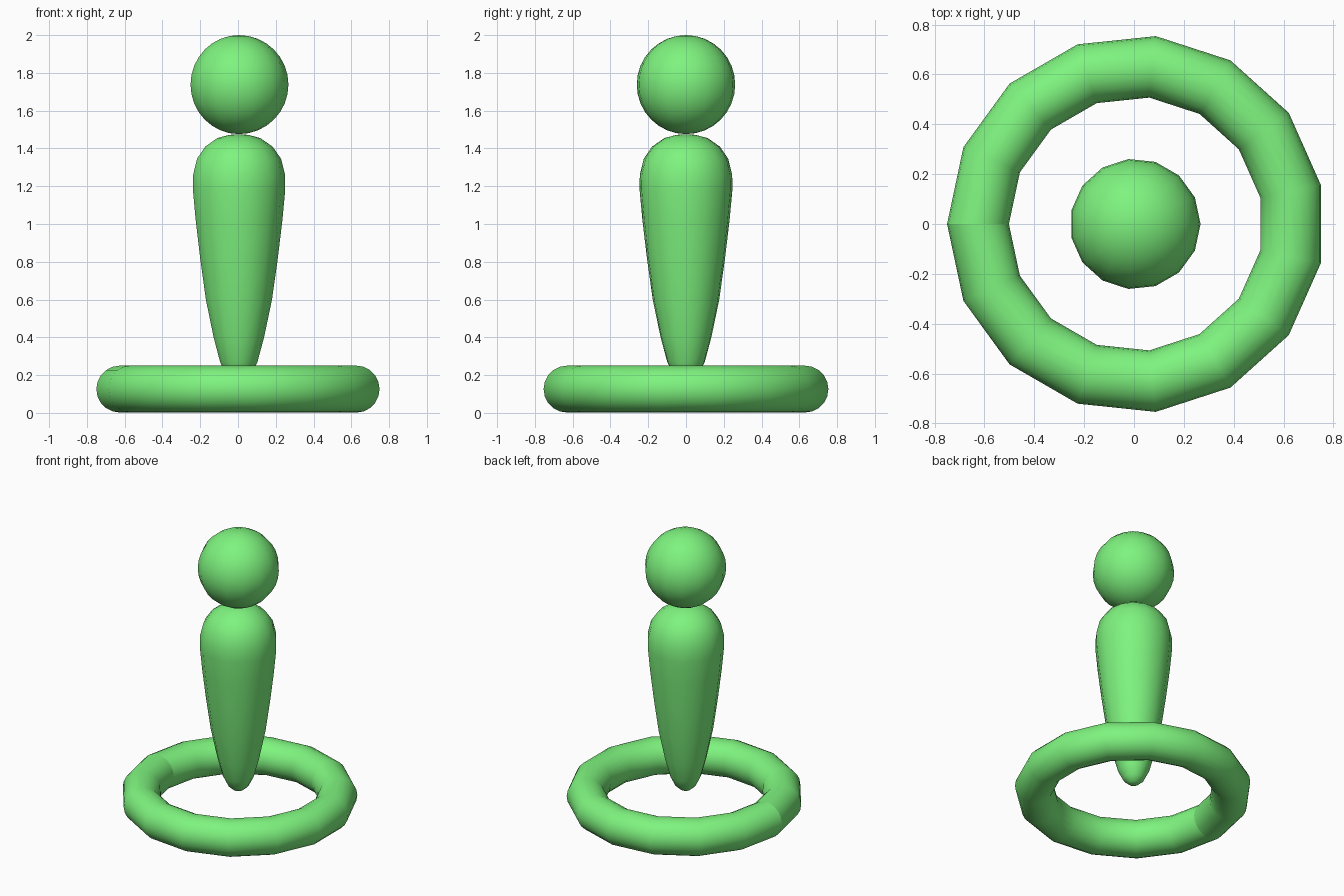
import bpy, bmesh, math
from math import sin, cos, pi

if "Cube" in bpy.data.objects:
    bpy.data.objects.remove(bpy.data.objects["Cube"])

SIDES = 15
green = bpy.data.materials.new("green")
green.diffuse_color = (0.21, 0.9, 0.21, 1)
green.use_nodes = True
green.node_tree.nodes["Principled BSDF"].inputs["Base Color"].default_value = green.diffuse_color


def lathe(name, profile, start, x0, closed=False, seam=False):
    """Revolve (radius, z) points about a vertical axis at x0; seam marks the start loop sharp."""
    bm = bmesh.new()
    cols = []
    for k in range(SIDES):
        a = start + 2 * pi * k / SIDES
        cols.append([bm.verts.new((x0 + r * cos(a), r * sin(a), z)) for r, z in profile])
    n = len(profile)
    for k in range(SIDES):
        c, d = cols[k], cols[(k + 1) % SIDES]
        for i in range(n if closed else n - 1):
            j = (i + 1) % n
            bm.faces.new((c[i], d[i], d[j], c[j]))
    if seam:
        for i in range(n):
            bm.edges.get((cols[0][i], cols[0][(i + 1) % n])).smooth = False
    # Merge the poles
    bmesh.ops.remove_doubles(bm, verts=bm.verts, dist=1e-5)
    bmesh.ops.recalc_face_normals(bm, faces=bm.faces)
    for f in bm.faces:
        f.smooth = True
    me = bpy.data.meshes.new(name)
    bm.to_mesh(me)
    bm.free()
    me.materials.append(green)
    ob = bpy.data.objects.new(name, me)
    bpy.context.collection.objects.link(ob)
    return ob


# Base ring: coarse around, round in section, visible seam on the left
tube = [(0.634 + 0.124 * cos(2 * pi * i / 20), 0.126 + 0.124 * sin(2 * pi * i / 20))
        for i in range(20)]
lathe("base_ring", tube, pi, 0.008, closed=True, seam=True)

# Tapered body with domed top and pointed foot
body = [(0, 0.165), (0.035, 0.175), (0.068, 0.205), (0.10, 0.27), (0.135, 0.40),
        (0.177, 0.60), (0.208, 0.82), (0.232, 1.02), (0.247, 1.18), (0.246, 1.26),
        (0.225, 1.345), (0.18, 1.41), (0.115, 1.455), (0.05, 1.472), (0, 1.475)]
lathe("body", body, 0, 0.003)

# Head sphere
R = 0.262
head = [(R * sin(pi * i / 16), 1.738 - R * cos(pi * i / 16)) for i in range(17)]
lathe("head", head, 0, 0.005)
